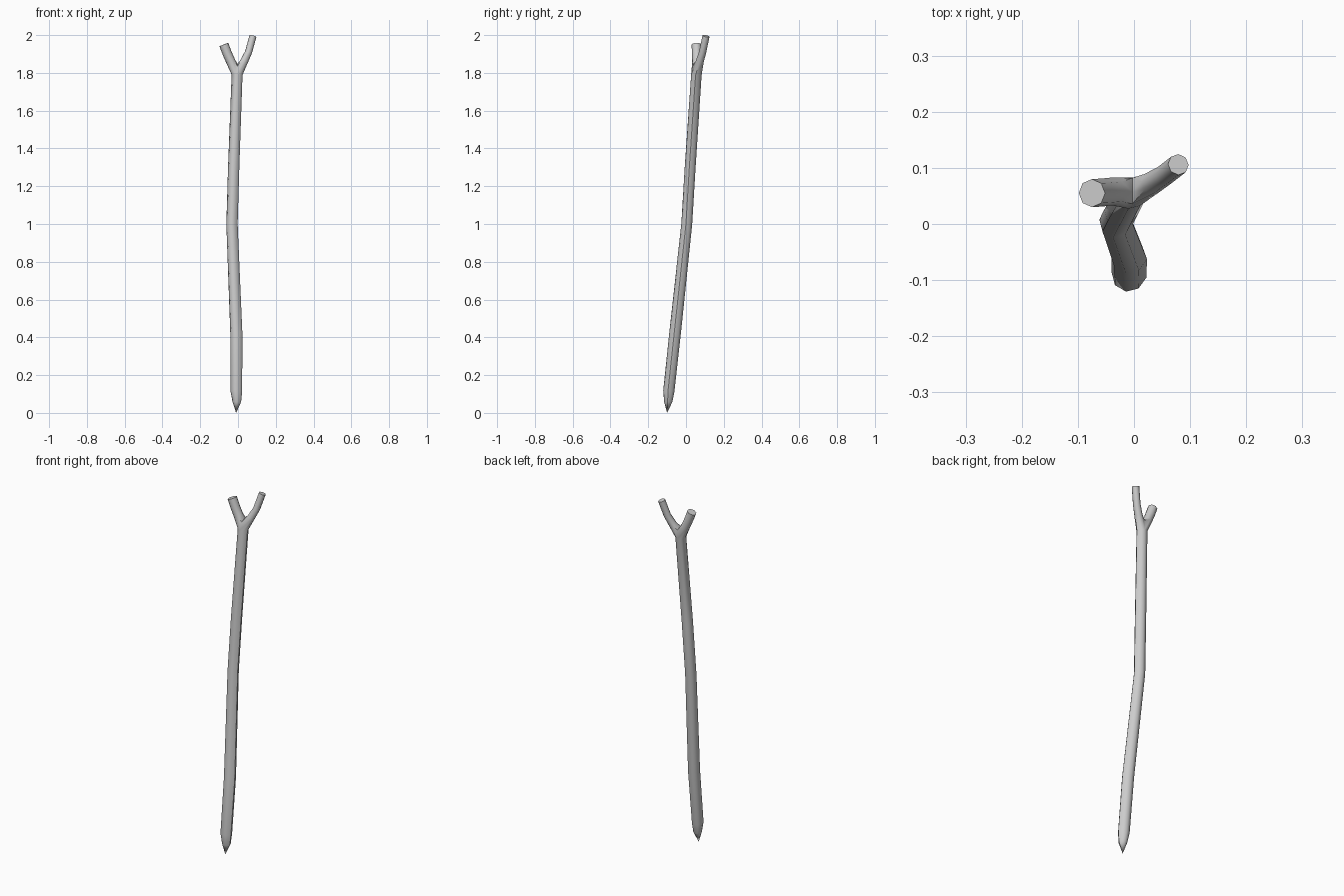
import bpy, bmesh
from math import cos, sin, pi, radians
from mathutils import Vector

if "Cube" in bpy.data.objects:
    bpy.data.objects.remove(bpy.data.objects["Cube"])

SIDES = 8
bm = bmesh.new()


def ring(center, normal, radius, start=0.0, ridge=1.0):
    """Octagon of vertices, perpendicular to the given direction."""
    n = Vector(normal).normalized()
    v = n.cross(Vector((1, 0, 0))).normalized()
    u = v.cross(n)
    verts = []
    for i in range(SIDES):
        a = start + 2 * pi * i / SIDES
        r = radius * (ridge if i == 0 else 1)
        verts.append(bm.verts.new(Vector(center) + r * (cos(a) * u + sin(a) * v)))
    return verts


def bridge(a, b):
    for i in range(SIDES):
        j = (i + 1) % SIDES
        bm.faces.new((a[i], a[j], b[j], b[i]))


def grow(loop, path, start, ridge=1.0):
    """Extend a loop along (x, y, z, radius) stations; return the last ring."""
    for i, (x, y, z, r) in enumerate(path):
        p = Vector(path[max(i - 1, 0)][:3])
        q = Vector(path[min(i + 1, len(path) - 1)][:3])
        n = q - p
        nxt = ring((x, y, z), (n.x, n.y, n.z), r, start, ridge)
        if loop:
            bridge(loop, nxt)
        loop = nxt
    return loop


# Trunk with whittled tip
trunk = [(-0.007, -0.094, 0.058, 0.022), (-0.01, -0.091, 0.115, 0.03),
         (-0.01, -0.058, 0.42, 0.031), (-0.033, 0.004, 1.0, 0.029),
         (-0.024, 0.022, 1.3, 0.029), (-0.006, 0.055, 1.79, 0.028)]
tip = bm.verts.new((-0.01, -0.1, 0))
first = ring(trunk[0][:3], (0, 0, 1), trunk[0][3], radians(-8), 1.08)
for i in range(SIDES):
    bm.faces.new((first[(i + 1) % SIDES], first[i], tip))
top = grow(first, trunk[1:], radians(-8), 1.08)

# Crotch: saddle of three points joining the front and back of the trunk
saddle = [bm.verts.new(p) for p in
          ((-0.003, 0.036, 1.835), (-0.003, 0.058, 1.848), (-0.003, 0.082, 1.838))]
right_loop = [top[6], top[7], top[0], top[1], top[2], saddle[2], saddle[1], saddle[0]]
left_loop = [top[2], top[3], top[4], top[5], top[6], saddle[0], saddle[1], saddle[2]]

# Two branches with flat cut ends
right_path = [(0.032, 0.073, 1.86, 0.021), (0.056, 0.088, 1.91, 0.019),
              (0.079, 0.106, 1.995, 0.019)]
left_path = [(-0.038, 0.058, 1.86, 0.025), (-0.058, 0.056, 1.905, 0.025),
             (-0.075, 0.055, 1.95, 0.025)]
bm.faces.new(grow(right_loop, right_path, -pi / 2))
bm.faces.new(grow(left_loop, left_path, pi / 2))

bmesh.ops.recalc_face_normals(bm, faces=bm.faces)
mesh = bpy.data.meshes.new("forked_stick")
bm.to_mesh(mesh)
bm.free()
stick = bpy.data.objects.new("forked_stick", mesh)
bpy.context.collection.objects.link(stick)
bpy.context.view_layer.objects.active = stick
stick.select_set(True)
bpy.ops.object.shade_smooth_by_angle(angle=radians(50))
